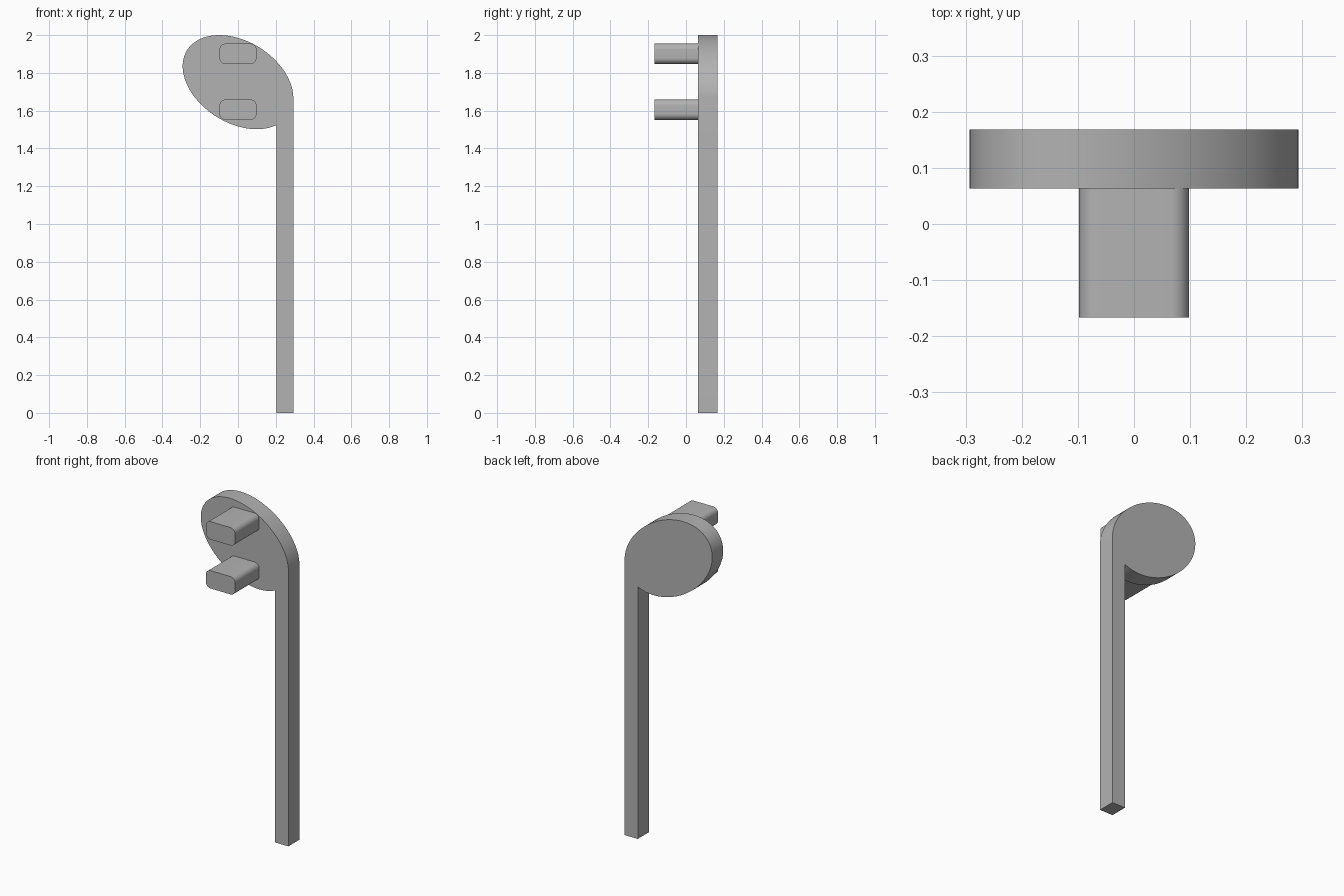
import bpy
import bmesh
from math import cos, sin, acos, pi, radians

cube = bpy.data.objects.get("Cube")
if cube:
    bpy.data.objects.remove(cube, do_unlink=True)

grey = bpy.data.materials.new("plain grey")
grey.use_nodes = True
grey.diffuse_color = (0.45, 0.45, 0.45, 1)
grey.node_tree.nodes["Principled BSDF"].inputs["Base Color"].default_value = grey.diffuse_color


def extrude_profile(name, points, y_front, y_back):
    """Solid from an x-z outline, extruded along y."""
    bm = bmesh.new()
    face = bm.faces.new([bm.verts.new((x, y_front, z)) for x, z in points])
    result = bmesh.ops.extrude_face_region(bm, geom=[face])
    moved = [v for v in result["geom"] if isinstance(v, bmesh.types.BMVert)]
    bmesh.ops.translate(bm, verts=moved, vec=(0, y_back - y_front, 0))
    bmesh.ops.recalc_face_normals(bm, faces=bm.faces)
    mesh = bpy.data.meshes.new(name)
    bm.to_mesh(mesh)
    bm.free()
    mesh.materials.append(grey)
    obj = bpy.data.objects.new(name, mesh)
    bpy.context.collection.objects.link(obj)
    bpy.ops.object.select_all(action="DESELECT")
    obj.select_set(True)
    bpy.context.view_layer.objects.active = obj
    bpy.ops.object.shade_smooth_by_angle(angle=radians(30))
    return obj


def rounded_rectangle(cx, cz, half_w, half_h, radius, steps=8):
    points = []
    for corner, (sx, sz) in enumerate([(1, 1), (-1, 1), (-1, -1), (1, -1)]):
        for i in range(steps + 1):
            a = (corner + i / steps) * pi / 2
            points.append((cx + sx * (half_w - radius) + radius * cos(a),
                           cz + sz * (half_h - radius) + radius * sin(a)))
    return points


# Tilted oval head running tangentially into a straight stem
half_w, half_h, centre_z = 0.293, 0.249, 1.751
tilt = radians(109.8)
stem_inner = 0.205
end = 2 * pi - acos(stem_inner / half_w)
steps = 80
outline = []
for i in range(steps + 1):
    t = end * i / steps
    outline.append((half_w * cos(t), centre_z + half_h * cos(t - tilt)))
outline += [(stem_inner, 0), (half_w, 0)]
extrude_profile("head_and_stem", outline, 0.063, 0.168)

# Two rounded pegs on the front of the head
for name, z in (("upper_peg", 1.901), ("lower_peg", 1.605)):
    extrude_profile(name, rounded_rectangle(0, z, 0.098, 0.054, 0.032), -0.167, 0.063)
